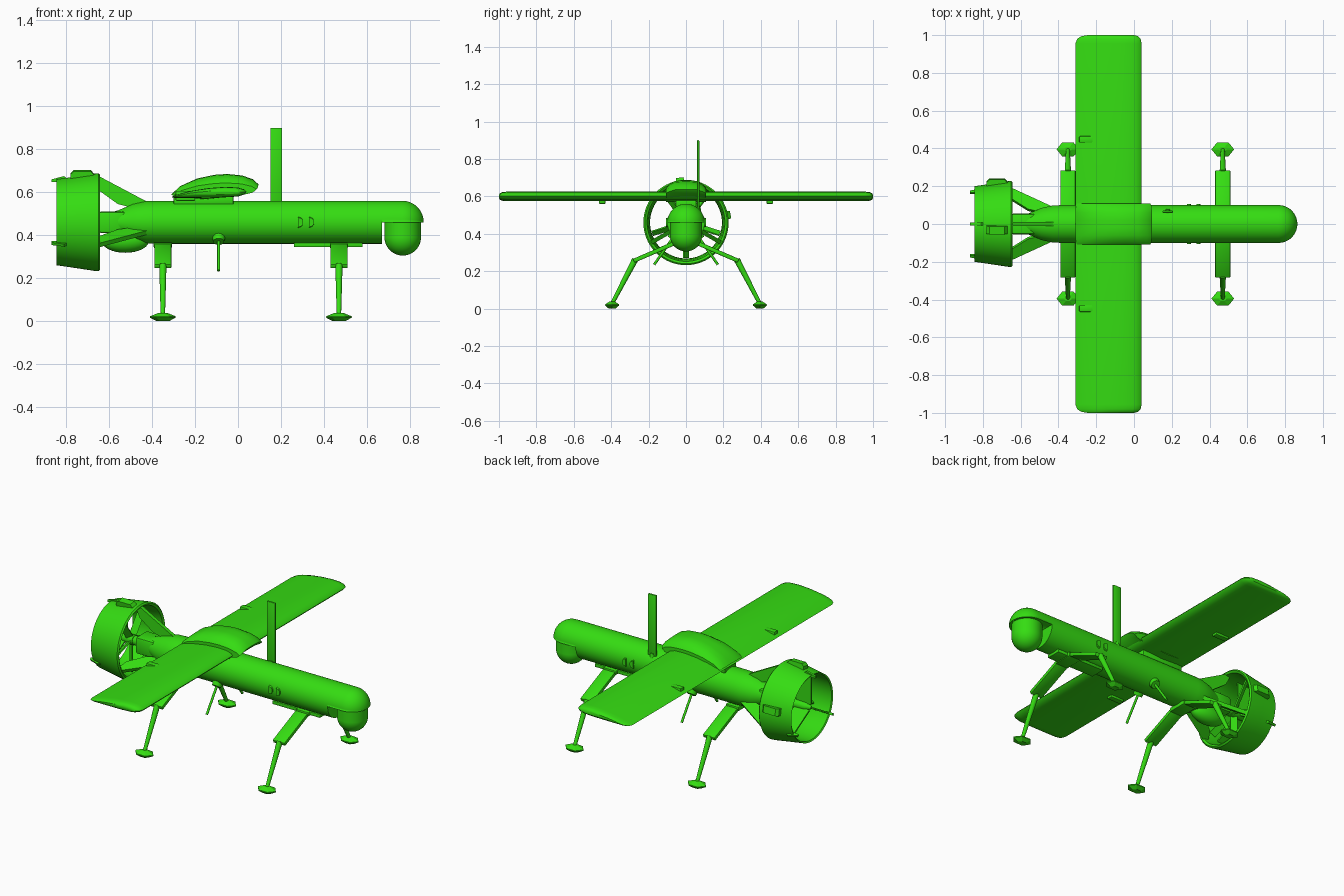
import bpy, bmesh, math
from mathutils import Vector, Matrix

if "Cube" in bpy.data.objects:
    bpy.data.objects.remove(bpy.data.objects["Cube"])

AXIS_Z = 0.46          # height of the fuselage centreline
green = bpy.data.materials.new("green_paint")
green.diffuse_color = (0.035, 0.72, 0.006, 1)
green.use_nodes = True
green.node_tree.nodes["Principled BSDF"].inputs["Base Color"].default_value = green.diffuse_color


def finish(bm, name, angle=35):
    bmesh.ops.recalc_face_normals(bm, faces=bm.faces)
    mesh = bpy.data.meshes.new(name)
    bm.to_mesh(mesh)
    bm.free()
    ob = bpy.data.objects.new(name, mesh)
    bpy.context.collection.objects.link(ob)
    mesh.materials.append(green)
    bpy.ops.object.select_all(action='DESELECT')
    bpy.context.view_layer.objects.active = ob
    ob.select_set(True)
    bpy.ops.object.shade_smooth_by_angle(angle=math.radians(angle))
    return ob


def loft(name, rings, closed=False, angle=35):
    """Skin a list of equal-length point rings."""
    bm = bmesh.new()
    vs = [[bm.verts.new(p) for p in r] for r in rings]
    n = len(vs[0])
    pairs = list(zip(vs, vs[1:])) + ([(vs[-1], vs[0])] if closed else [])
    for a, b in pairs:
        for i in range(n):
            j = (i + 1) % n
            bm.faces.new((a[i], a[j], b[j], b[i]))
    if not closed:
        bm.faces.new(vs[0])
        bm.faces.new(vs[-1])
    return finish(bm, name, angle)


def lathe_x(name, profile, z=AXIS_Z, y=0, n=48, closed=False):
    rings = [[(x, y + r * math.cos(2 * math.pi * i / n), z + r * math.sin(2 * math.pi * i / n))
              for i in range(n)] for x, r in profile]
    return loft(name, rings, closed)


def box(name, centre, size, rot=None, bevel=0.0):
    bm = bmesh.new()
    bmesh.ops.create_cube(bm, size=1)
    bmesh.ops.scale(bm, vec=size, verts=bm.verts)
    if bevel:
        bmesh.ops.bevel(bm, geom=bm.edges[:], offset=bevel, segments=2, affect='EDGES', profile=0.5)
    bm.transform(Matrix.Translation(centre) @ (rot or Matrix()))
    return finish(bm, name)


def rod(name, a, b, r1, r2, n=16):
    a, b = Vector(a), Vector(b)
    q = (b - a).to_track_quat('Z', 'Y')
    rings = [[p + q @ Vector((r * math.cos(2 * math.pi * i / n), r * math.sin(2 * math.pi * i / n), 0))
              for i in range(n)] for p, r in ((a, r1), (b, r2))]
    return loft(name, rings)


def radial_plate(name, outline, deg, thick):
    """Plate drawn as (x, radius), turned around the fuselage axis."""
    t = math.radians(deg)
    out, side = Vector((0, math.cos(t), math.sin(t))), Vector((0, -math.sin(t), math.cos(t)))
    rings = [[Vector((x, 0, AXIS_Z)) + out * r + side * s for x, r in outline]
             for s in (-thick / 2, thick / 2)]
    return loft(name, rings)


# fuselage tube with tapered tail
lathe_x("fuselage", [(-0.70, 0.025), (-0.65, 0.03), (-0.56, 0.055), (-0.49, 0.085), (-0.43, 0.098),
                     (-0.38, 0.1), (0.67, 0.1)])

# nose hood: domed end cut off along its lower side
dome = [(0.765 + 0.1 * math.sin(math.radians(a)), 0.1 * math.cos(math.radians(a))) for a in range(0, 90, 8)]
hood = lathe_x("nose_hood", [(0.67, 0.1)] + dome + [(0.865, 0.001)])
bm = bmesh.new()
bm.from_mesh(hood.data)
cut = bmesh.ops.bisect_plane(bm, geom=bm.verts[:] + bm.edges[:] + bm.faces[:], plane_co=(0, 0, 0.46),
                             plane_no=(0, 0, 1), clear_inner=True)
bmesh.ops.holes_fill(bm, edges=[e for e in bm.edges if e.is_boundary])
bm.to_mesh(hood.data)
bm.free()

# camera ball and its neck
bm = bmesh.new()
bmesh.ops.create_uvsphere(bm, u_segments=40, v_segments=24, radius=0.085,
                          matrix=Matrix.Translation((0.767, 0, 0.39)))
finish(bm, "camera_ball")
rod("camera_neck", (0.767, 0, 0.39), (0.767, 0, 0.465), 0.085, 0.085, 40)

# main wing with rounded tips
airfoil = [(-0.31, 0.578), (-0.29, 0.588), (-0.22, 0.606), (-0.14, 0.619), (-0.06, 0.625), (0.0, 0.622),
           (0.03, 0.613), (0.04, 0.602), (0.03, 0.59), (0.0, 0.58), (-0.08, 0.575), (-0.2, 0.574), (-0.3, 0.574)]
spans = [(1.0, 0.7, 0.35), (0.994, 0.86, 0.7), (0.98, 0.96, 0.92), (0.955, 1, 1)]
stations = [(-y, c, t) for y, c, t in spans] + [(y, c, t) for y, c, t in reversed(spans)]
loft("main_wing", [[(-0.09 + (x + 0.09) * c, y, 0.598 + (z - 0.598) * t) for x, z in airfoil]
                   for y, c, t in stations])

# wing centre fairing and pylon
hump = [(-0.31, 0.59), (-0.27, 0.628), (-0.19, 0.664), (-0.11, 0.681), (-0.05, 0.685), (0.02, 0.678),
        (0.07, 0.66), (0.095, 0.637), (0.075, 0.612), (0.0, 0.585), (-0.15, 0.568), (-0.28, 0.575)]
cross = [(0.108, 0.96, 0.62), (0.095, 0.99, 0.78), (0.06, 1, 0.97), (0.02, 1, 1)]
stations = [(-y, c, t) for y, c, t in cross] + [(y, c, t) for y, c, t in reversed(cross)]
loft("wing_fairing", [[(-0.11 + (x + 0.11) * c, y, 0.575 + (z - 0.575) * t) for x, z in hump]
                      for y, c, t in stations])
box("wing_pylon", (-0.16, 0, 0.56), (0.28, 0.11, 0.04), bevel=0.008)

# tail duct
lathe_x("tail_duct", [(-0.845, 0.2), (-0.75, 0.214), (-0.67, 0.226), (-0.65, 0.228), (-0.642, 0.22),
                      (-0.65, 0.208), (-0.69, 0.2), (-0.76, 0.195), (-0.84, 0.192)], n=64, closed=True)

# three-way duct struts, guide vanes and trailing tabs
for i, deg in enumerate((90, 210, 330)):
    radial_plate(f"duct_strut_{i}", [(-0.42, 0.094), (-0.65, 0.216), (-0.68, 0.21), (-0.65, 0.15),
                                     (-0.56, 0.085), (-0.5, 0.07)], deg, 0.022)
    radial_plate(f"guide_vane_{i}", [(-0.74, 0.02), (-0.74, 0.198), (-0.84, 0.195), (-0.84, 0.02)], deg, 0.01)
    radial_plate(f"duct_tab_{i}", [(-0.79, 0.2), (-0.81, 0.215), (-0.868, 0.2), (-0.868, 0.187), (-0.8, 0.19)],
                 deg, 0.014)

# propeller: hub with pitched blades
lathe_x("propeller_hub", [(-0.84, 0.008), (-0.81, 0.025), (-0.69, 0.03)], n=24)
for i in range(5):
    t = math.radians(270 + 72 * i)
    turn = Matrix.Rotation(t, 4, 'X')
    pos = Vector((-0.715, 0, AXIS_Z)) + turn @ Vector((0, 0.105, 0))
    box(f"propeller_blade_{i}", pos, (0.04, 0.17, 0.008), turn @ Matrix.Rotation(math.radians(35), 4, 'Y'))

# actuator housings on the duct
for i, deg in enumerate((98, 10)):
    radial_plate(f"duct_actuator_{i}", [(-0.78, 0.2), (-0.78, 0.228), (-0.765, 0.242), (-0.685, 0.242),
                                        (-0.67, 0.225)], deg, 0.042)

# engine block and exhaust pod
box("engine_block", (-0.585, 0, 0.46), (0.13, 0.11, 0.1), bevel=0.012)
pod = [(-0.525 - 0.11 * math.cos(math.radians(a)), 0.055 * math.sin(math.radians(a))) for a in range(6, 180, 12)]
lathe_x("exhaust_pod", pod, z=0.373, n=24)

# landing legs: hip strut, shin, foot pad
for where, lx in (("front", 0.47), ("rear", -0.35)):
    box(f"{where}_leg_mount", (lx, 0, 0.353), (0.085, 0.12, 0.025), bevel=0.004)
    for side, s in (("left", 1), ("right", -1)):
        a, b = Vector((lx, s * 0.06, 0.35)), Vector((lx, s * 0.28, 0.255))
        ang = math.atan2(b.z - a.z, b.y - a.y)
        box(f"{where}_{side}_hip", (a + b) / 2, (0.08, (b - a).length, 0.022),
            Matrix.Rotation(ang, 4, 'X'), bevel=0.004)
        rod(f"{where}_{side}_shin", (lx, s * 0.272, 0.262), (lx, s * 0.398, 0.02), 0.017, 0.01)
        rings = [[(lx + 0.06 * k * cx, s * 0.395 + 0.037 * k * cy, z) for cx, cy in
                  ((1, 0), (0.5, 1), (-0.5, 1), (-1, 0), (-0.5, -1), (0.5, -1))]
                 for z, k in ((0, 0.5), (0.016, 1), (0.022, 1), (0.038, 0.35))]
        loft(f"{where}_{side}_foot", rings, angle=20)

# blade antenna with its foot
box("blade_antenna", (0.178, 0.065, 0.71), (0.055, 0.012, 0.38), bevel=0.004)
rod("antenna_foot", (0.178, 0.065, 0.50), (0.178, 0.065, 0.545), 0.02, 0.012)

# small mirrored details
for side, s in (("left", 1), ("right", -1)):
    rod(f"{side}_belly_antenna", (-0.09, s * 0.065, 0.385), (-0.09, s * 0.17, 0.235), 0.007, 0.007)
    rod(f"{side}_belly_antenna_base", (-0.09, s * 0.05, 0.405), (-0.09, s * 0.078, 0.37), 0.035, 0.025, 24)
    box(f"{side}_flap_actuator", (-0.245, s * 0.448, 0.583), (0.09, 0.034, 0.046), bevel=0.004)
    for i, vx in enumerate((0.29, 0.34)):
        rings = [[(vx + dx, s * yy, 0.46 + dz * k) for dx, dz in
                  ((-0.01, 0.028), (0.006, 0.022), (0.013, 0.01), (0.013, -0.01), (0.006, -0.022), (-0.01, -0.028))]
                 for yy, k in ((0.09, 1), (0.107, 0.8))]
        loft(f"{side}_vent_{i}", rings)

# belly plate
box("belly_plate", (0.42, 0, 0.355), (0.32, 0.09, 0.02), bevel=0.003)
